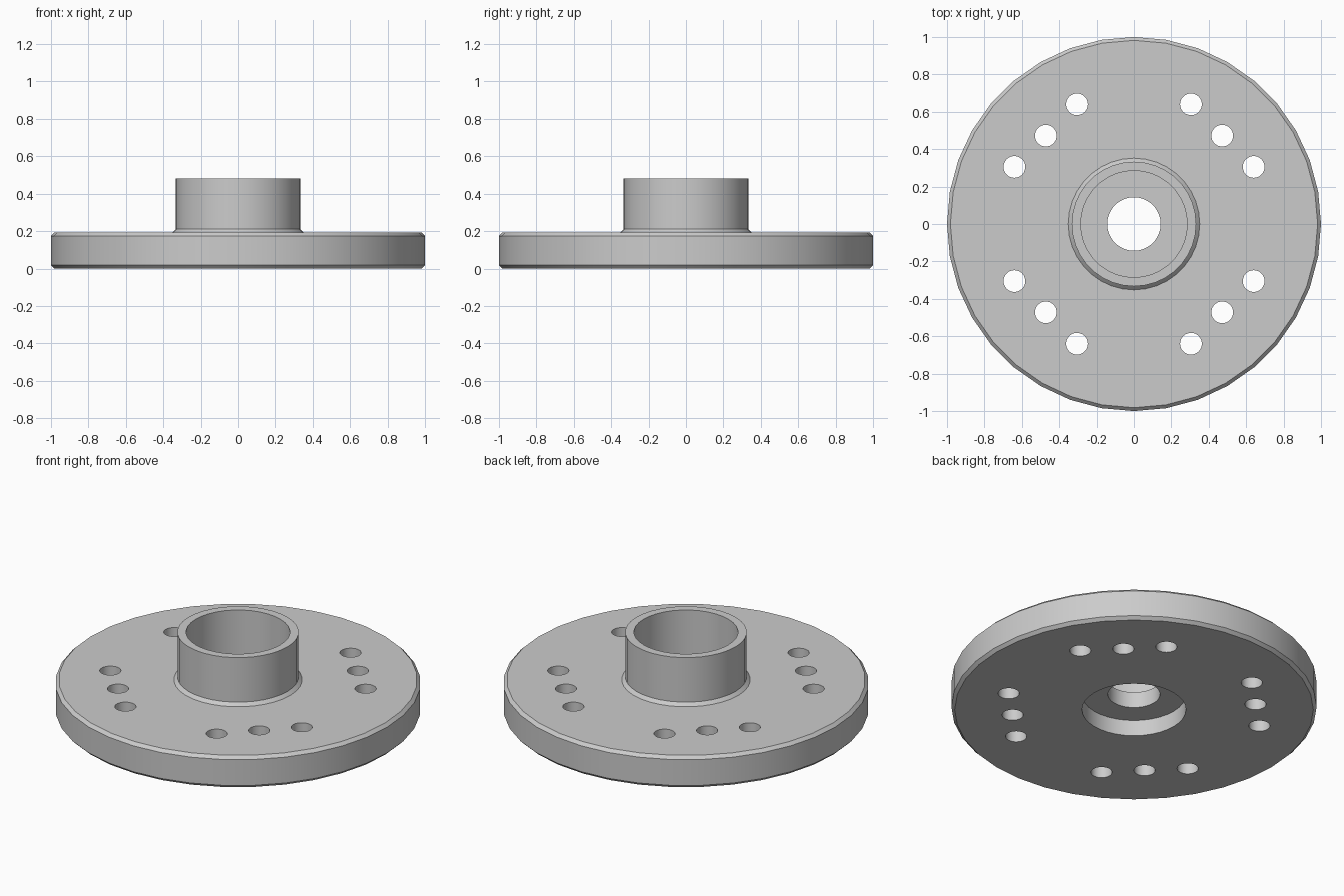
import bpy, bmesh, math
from mathutils import Matrix, Vector

cube = bpy.data.objects.get("Cube")
if cube:
    bpy.data.objects.remove(cube, do_unlink=True)

SIDES = 36


def add_object(name, bm):
    bmesh.ops.recalc_face_normals(bm, faces=bm.faces)
    mesh = bpy.data.meshes.new(name)
    bm.to_mesh(mesh)
    bm.free()
    obj = bpy.data.objects.new(name, mesh)
    bpy.context.collection.objects.link(obj)
    return obj


def lathe(name, profile):
    """Revolve a closed (radius, height) profile around z."""
    bm = bmesh.new()
    verts = [bm.verts.new((r, 0, z)) for r, z in profile]
    edges = [bm.edges.new((v, verts[i - 1])) for i, v in enumerate(verts)]
    bmesh.ops.spin(bm, geom=verts + edges, cent=(0, 0, 0), axis=(0, 0, 1),
                   angle=2 * math.pi, steps=SIDES, use_merge=True)
    bmesh.ops.remove_doubles(bm, verts=bm.verts, dist=0.0005)
    return add_object(name, bm)


# Plain grey metal
metal = bpy.data.materials.new("grey metal")
metal.use_nodes = True
grey = (0.6, 0.6, 0.6, 1)
metal.diffuse_color = grey
metal.node_tree.nodes["Principled BSDF"].inputs["Base Color"].default_value = grey

# Flange with chamfered rim, raised hub, bore and underside recess
flange = lathe("hub_flange", [
    (0.285, 0), (0.982, 0), (1, 0.018), (1, 0.174), (0.982, 0.192),
    (0.352, 0.192), (0.333, 0.211), (0.333, 0.48), (0.285, 0.48),
    (0.285, 0.192), (0.143, 0.192), (0.143, 0.096), (0.285, 0.096)])
flange.data.materials.append(metal)

# Three bolt holes in each quadrant
bm = bmesh.new()
for sx in (-1, 1):
    for sy in (-1, 1):
        for x, y in ((0.305, 0.64), (0.472, 0.472), (0.64, 0.305)):
            bmesh.ops.create_cone(
                bm, cap_ends=True, segments=SIDES, radius1=0.058, radius2=0.058,
                depth=0.6, matrix=Matrix.Translation(Vector((sx * x, sy * y, 0.1))))
cutter = add_object("bolt_hole_cutter", bm)
cutter.hide_render = True

cut = flange.modifiers.new("bolt holes", 'BOOLEAN')
cut.operation = 'DIFFERENCE'
cut.solver = 'EXACT'
cut.object = cutter
bpy.ops.object.select_all(action='DESELECT')
flange.select_set(True)
bpy.context.view_layer.objects.active = flange
bpy.ops.object.modifier_apply(modifier=cut.name)
bpy.data.objects.remove(cutter, do_unlink=True)

# Smooth round walls, crisp corners
bpy.ops.object.shade_smooth_by_angle(angle=math.radians(30))
